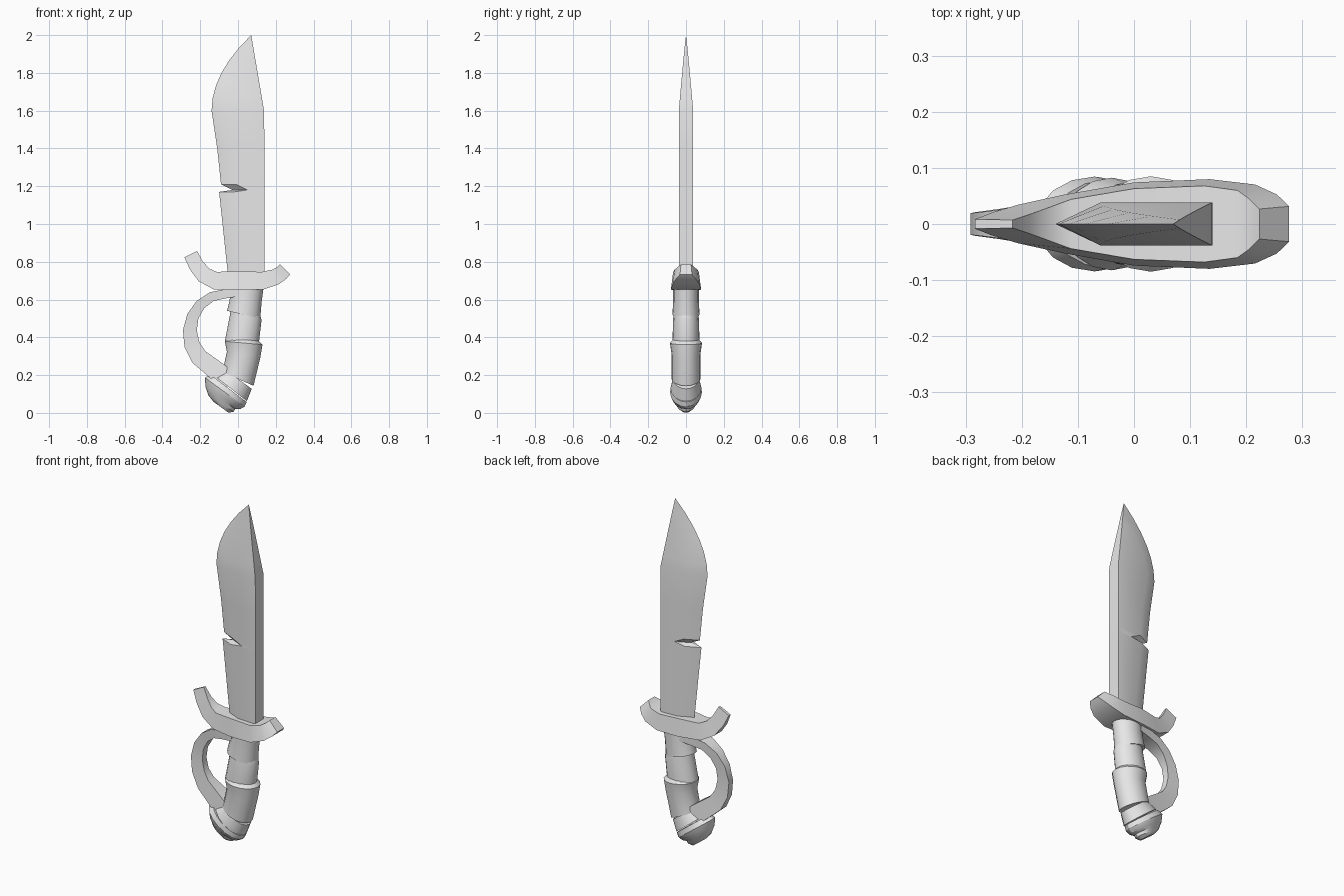
import bpy, bmesh
from math import cos, sin, tau, radians
from mathutils import Vector

cube = bpy.data.objects.get("Cube")
if cube:
    bpy.data.objects.remove(cube, do_unlink=True)

grey = bpy.data.materials.new("plain_grey")
grey.use_nodes = True
grey.diffuse_color = (.8, .8, .8, 1)
grey.node_tree.nodes["Principled BSDF"].inputs["Base Color"].default_value = grey.diffuse_color


def loft(name, rings):
    """Skin a list of equal-length point rings and cap both ends."""
    bm = bmesh.new()
    rows = [[bm.verts.new(point) for point in ring] for ring in rings]
    for lower, upper in zip(rows, rows[1:]):
        for i in range(len(lower)):
            bm.faces.new((lower[i - 1], lower[i], upper[i], upper[i - 1]))
    bm.faces.new(rows[0])
    bm.faces.new(rows[-1])
    bmesh.ops.remove_doubles(bm, verts=bm.verts, dist=.0001)
    bmesh.ops.recalc_face_normals(bm, faces=bm.faces)
    mesh = bpy.data.meshes.new(name)
    bm.to_mesh(mesh)
    bm.free()
    mesh.materials.append(grey)
    obj = bpy.data.objects.new(name, mesh)
    bpy.context.collection.objects.link(obj)
    bpy.ops.object.select_all(action="DESELECT")
    obj.select_set(True)
    bpy.context.view_layer.objects.active = obj
    bpy.ops.object.shade_smooth_by_angle(angle=radians(30))


def strap(name, path, thickness, half_width, taper):
    """Sweep a four-cornered section along a path in the xz plane."""
    points = [Vector((x, 0, z)) for x, z in path]
    rings = []
    for i, point in enumerate(points):
        before = points[max(i - 1, 0)]
        after = points[min(i + 1, len(points) - 1)]
        along = (after - before).normalized()
        offset = Vector((-along.z, 0, along.x)) * thickness(point) / 2
        wide = Vector((0, half_width(point), 0))
        narrow = wide * taper
        rings.append([point + offset - narrow, point + offset + narrow,
                      point - offset + wide, point - offset - wide])
    loft(name, rings)


def turned(name, depth, sections):
    """Stack tilted ovals, each given as centre x, centre z, radius and tilt."""
    rings = []
    for x, z, radius, tilt in sections:
        lean = radians(tilt)
        ring = []
        for i in range(16):
            turn = tau * i / 16
            reach = radius * cos(turn)
            ring.append((x + reach * cos(lean), depth * radius * sin(turn), z - reach * sin(lean)))
        rings.append(ring)
    loft(name, rings)


def blade_section(x, z):
    """Sharp cutting edge at x, then a bevel up to a flat spine that closes at the tip."""
    to_tip = 2 - z
    spine = min(.14, .07 + to_tip * .17)
    bevel = min(x + .08, spine)
    half = .038 * min(1, to_tip / .4) ** .9
    return [(x, 0, z), (bevel, half, z), (spine, half, z), (spine, -half, z), (bevel, -half, z)]


# Blade: nicked lower edge, then a parabola sweeping to the point
cutting_edge = [(-.05, .7), (-.1, 1.17), (-.03, 1.18), (-.09, 1.21), (-.11, 1.4)]
for step in range(7):
    rise = step / 6
    cutting_edge.append((-.14 + .21 * rise ** 2, 1.6 + .4 * rise))
loft("blade", [blade_section(x, z) for x, z in cutting_edge])


# Boat-shaped crossguard, upturned at both ends, blunt at the left
def guard_half_width(point):
    offset = point.x - .1
    if offset < 0:
        return .08 * (1 - (offset / .37) ** 2)
    return .08 * (1 - (offset / .17) ** 4)


guard_path = [(-.25, .84), (-.22, .78), (-.18, .73), (-.12, .7), (0, .7),
              (.13, .7), (.2, .72), (.23, .74), (.25, .76)]
strap("crossguard", guard_path, lambda p: .1 - .4 * p.x ** 2, guard_half_width, .85)

# Knuckle bow: an elliptical arc running into the collar
arc = [radians(angle) for angle in range(90, 230, 22)]
bow_path = [(0, .64)]
bow_path += [(-.07 + .185 * cos(a), .43 + .2 * sin(a)) for a in arc]
bow_path += [(-.11, .22), (-.04, .16)]
strap("knuckle_bow", bow_path, lambda p: .13 * (1 - p.z), lambda p: .06 - .16 * abs(p.x), 1)

# Grip in three overlapping segments
turned("grip_upper", .8, [(.05, .66, .085, 0), (.04, .59, .085, 3), (.03, .52, .09, 13)])
turned("grip_middle", .8, [(.04, .53, .08, 10), (.04, .5, .085, 6), (.02, .37, .09, 8)])
turned("grip_lower", .85, [(.03, .39, .08, 6), (.03, .37, .1, 5), (.03, .31, .09, 9), (0, .18, .09, 24)])

# Tilted collar and stepped pommel
turned("collar", .75, [(0, .18, .09, 36), (-.04, .13, .11, 38)])
turned("pommel", .65, [(-.05, .13, .12, 37), (-.07, .11, .13, 36), (-.08, .08, .11, 33),
                       (-.09, .07, .09, 33), (-.09, .05, .08, 33), (-.09, .03, .05, 36)])
